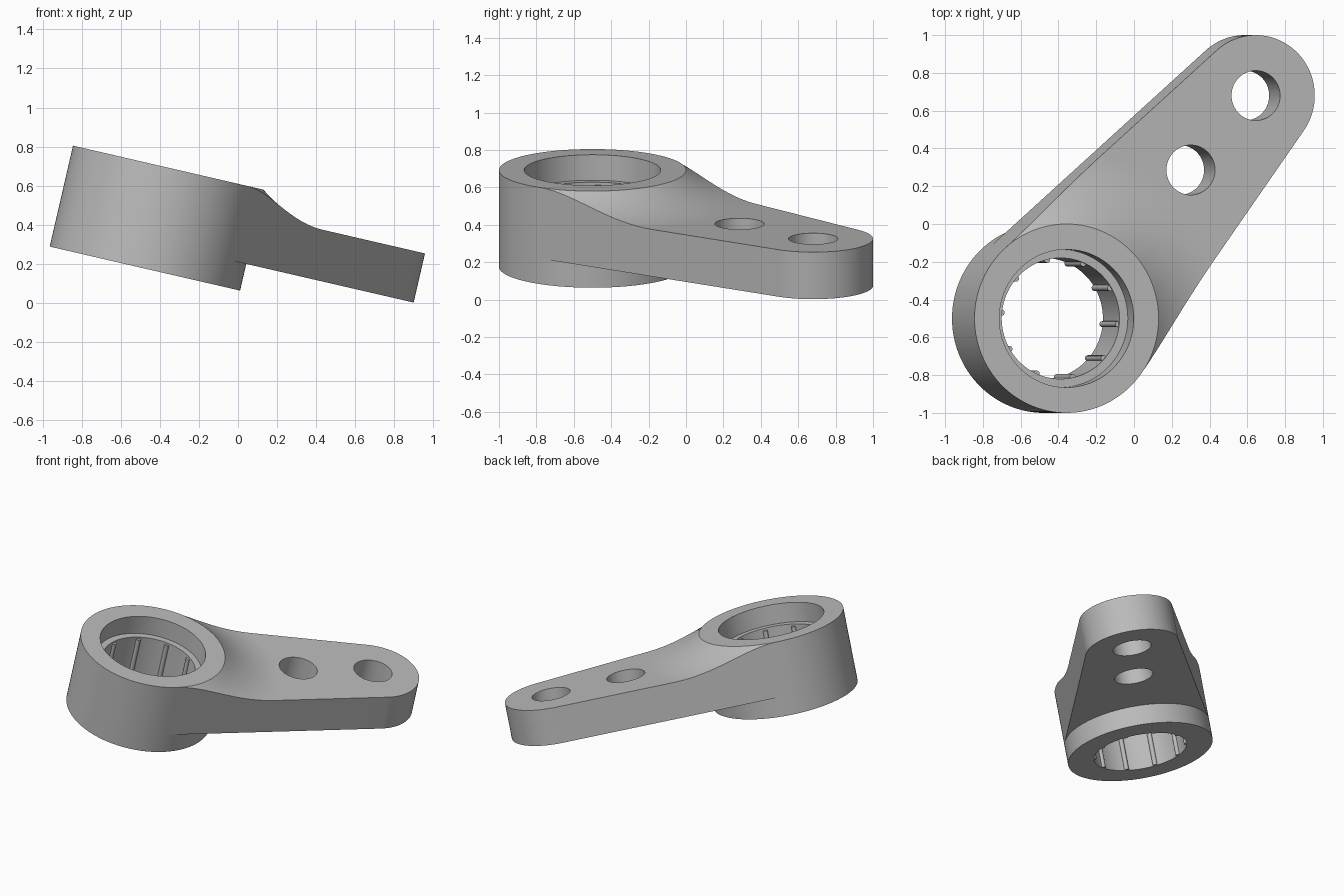
import bpy
import bmesh
from math import acos, atan, atan2, cos, pi, radians, sin, sqrt, tan
from mathutils import Matrix, Vector

if "Cube" in bpy.data.objects:
    bpy.data.objects.remove(bpy.data.objects["Cube"])

# Main sizes, with the socket axis as origin and the arm along +x
SOCKET_R, BORE_R, RECESS_R = 0.5, 0.32, 0.365
BASE, SHELF, RIM = 0.07, 0.46, 0.6
ARM_BASE, ARM_TOP, FLARE_END = 0.21, 0.468, 0.9
TIP_R, HOLE_R = 0.32, 0.132
axis = Vector((1.059, 1.18))
LENGTH = axis.length
PLACE = (Matrix.Translation((0, 0, -0.006)) @ Matrix.Rotation(radians(13), 4, "Y")
         @ Matrix.Translation((-0.505, -0.5, 0))
         @ Matrix.Rotation(atan2(axis.y, axis.x), 4, "Z"))

grey = bpy.data.materials.new("plain_grey")
grey.use_nodes = True
colour = (0.5, 0.5, 0.5, 1)
grey.diffuse_color = colour
grey.node_tree.nodes["Principled BSDF"].inputs["Base Color"].default_value = colour


def make_object(name, bm):
    bmesh.ops.recalc_face_normals(bm, faces=bm.faces)
    mesh = bpy.data.meshes.new(name)
    bm.to_mesh(mesh)
    bm.free()
    mesh.materials.append(grey)
    obj = bpy.data.objects.new(name, mesh)
    bpy.context.collection.objects.link(obj)
    return obj


def add_cylinder(bm, x, y, radius, low, high, sides):
    bmesh.ops.create_cone(bm, cap_ends=True, segments=sides, radius1=radius,
                          radius2=radius, depth=high - low,
                          matrix=Matrix.Translation((x, y, (low + high) / 2)))


def smooth(obj):
    bpy.ops.object.select_all(action="DESELECT")
    obj.select_set(True)
    bpy.context.view_layer.objects.active = obj
    bpy.ops.object.shade_smooth_by_angle(angle=radians(30))


# Outline around the socket and the arm tip, joined by tangent lines
def outline():
    turn = acos((SOCKET_R - TIP_R) / LENGTH)
    run = sqrt(LENGTH ** 2 - (SOCKET_R - TIP_R) ** 2)
    sweep = atan(run / SOCKET_R)
    normal = Vector((cos(turn), sin(turn)))
    along = Vector((sin(turn), -cos(turn)))
    steps = 40
    side = [normal * SOCKET_R + along * SOCKET_R * tan(sweep * i / steps)
            for i in range(1, steps)]
    points = [Vector((LENGTH + TIP_R * cos(a), TIP_R * sin(a)))
              for a in (turn * (2 * i / 48 - 1) for i in range(49))]
    points += reversed(side)
    points += [Vector((SOCKET_R * cos(a), SOCKET_R * sin(a)))
               for a in (turn + (2 * pi - 2 * turn) * i / 80 for i in range(81))]
    points += [Vector((p.x, -p.y)) for p in side]
    return points


# Concave flare from the arm up to the socket rim
def top_height(r):
    rise, reach = RIM - ARM_TOP, FLARE_END - SOCKET_R
    radius = (reach ** 2 + rise ** 2) / (2 * rise)
    d = max(FLARE_END - r, 0)
    return ARM_TOP + radius - sqrt(radius ** 2 - d ** 2)


# Body: a closed section swept round the socket axis, reaching to the outline
bm = bmesh.new()
columns = []
for p in outline():
    reach = max(p.length, SOCKET_R)
    section = [(BORE_R, BASE), (SOCKET_R, BASE), (SOCKET_R, ARM_BASE),
               (reach, ARM_BASE), (reach, top_height(reach))]
    for i in range(17):
        r = min(FLARE_END + (SOCKET_R - FLARE_END) * i / 16, reach)
        section.append((r, top_height(r)))
    section += [(RECESS_R, RIM), (RECESS_R, SHELF), (BORE_R, SHELF)]
    ray = p.normalized()
    columns.append([bm.verts.new((ray.x * r, ray.y * r, z)) for r, z in section])
for a, b in zip(columns, columns[1:] + columns[:1]):
    for i in range(len(a)):
        j = (i + 1) % len(a)
        bm.faces.new((a[i], b[i], b[j], a[j]))
bmesh.ops.remove_doubles(bm, verts=bm.verts, dist=0.00005)
body = make_object("socket_arm", bm)

# Two through holes in the arm
bm = bmesh.new()
for x in (LENGTH, LENGTH * 0.666):
    add_cylinder(bm, x, 0, HOLE_R, 0, 1, 64)
cutter = make_object("hole_cutter", bm)
cutter.hide_render = True
cut = body.modifiers.new("holes", "BOOLEAN")
cut.operation, cut.solver, cut.object = "DIFFERENCE", "EXACT", cutter
bpy.context.view_layer.objects.active = body
body.select_set(True)
bpy.ops.object.modifier_apply(modifier=cut.name)
bpy.data.objects.remove(cutter)

# Ten slim grip ribs inside the bore
bm = bmesh.new()
start = radians(-5.5) - atan2(axis.y, axis.x)
for i in range(10):
    a = start + i * pi / 5
    add_cylinder(bm, 0.318 * cos(a), 0.318 * sin(a), 0.016, BASE + 0.002, SHELF - 0.015, 16)
ribs = make_object("bore_ribs", bm)

for obj in (body, ribs):
    obj.data.transform(PLACE)
    smooth(obj)
